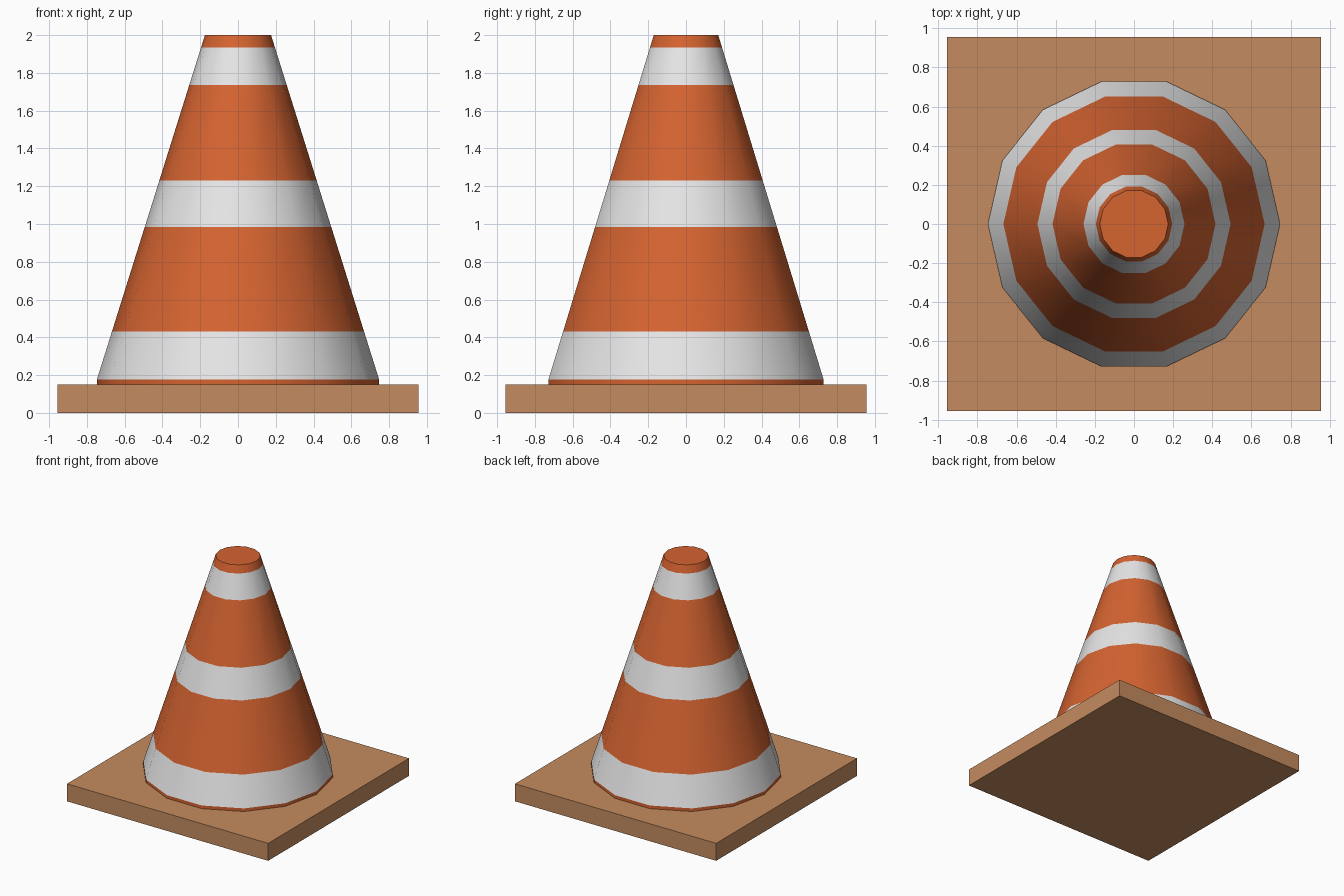
import bpy, bmesh, math

if "Cube" in bpy.data.objects:
    bpy.data.objects.remove(bpy.data.objects["Cube"])


def material(name, rgb):
    m = bpy.data.materials.new(name)
    m.diffuse_color = (*rgb, 1)
    m.use_nodes = True
    m.node_tree.nodes["Principled BSDF"].inputs["Base Color"].default_value = m.diffuse_color
    return m


orange = material("orange", (0.66, 0.125, 0.03))
white = material("white", (0.80, 0.79, 0.80))
tan = material("tan", (0.56, 0.26, 0.115))


def make_object(name, bm, mats):
    bmesh.ops.recalc_face_normals(bm, faces=bm.faces)
    me = bpy.data.meshes.new(name)
    bm.to_mesh(me)
    bm.free()
    for m in mats:
        me.materials.append(m)
    ob = bpy.data.objects.new(name, me)
    bpy.context.collection.objects.link(ob)
    return ob


# Square base slab
bm = bmesh.new()
bmesh.ops.create_cube(bm, size=1)
for v in bm.verts:
    v.co = (v.co.x * 1.91, v.co.y * 1.91, (v.co.z + 0.5) * 0.15)
make_object("base_plate", bm, [tan])

# Fourteen-sided cone body, rings cut at each stripe edge
SIDES = 14
R_BOTTOM, R_TOP, Z_RIM = 0.747, 0.175, 0.177
heights = [Z_RIM, 0.43, 0.985, 1.23, 1.735, 1.935, 2.0]


def radius(z):
    return R_BOTTOM + (R_TOP - R_BOTTOM) * (z - Z_RIM) / (2.0 - Z_RIM)


profile = [(R_BOTTOM, 0.15)] + [(radius(z), z) for z in heights]
bm = bmesh.new()
rings = []
for r, z in profile:
    rings.append([bm.verts.new((r * math.cos(2 * math.pi * i / SIDES),
                                r * math.sin(2 * math.pi * i / SIDES), z))
                  for i in range(SIDES)])
for level, (a, b) in enumerate(zip(rings, rings[1:])):
    for i in range(SIDES):
        j = (i + 1) % SIDES
        f = bm.faces.new((a[i], a[j], b[j], b[i]))
        f.material_index = level % 2  # alternate orange and white bands
        f.smooth = True
bm.faces.new(rings[-1])
bm.faces.new(rings[0][::-1])
# Keep the cap edge crisp
for e in bm.edges:
    if len(e.link_faces) == 2 and e.calc_face_angle() > math.radians(40):
        e.smooth = False
rim = set(rings[1])
for e in bm.edges:
    if e.verts[0] in rim and e.verts[1] in rim:
        e.smooth = False
make_object("cone_body", bm, [orange, white])
